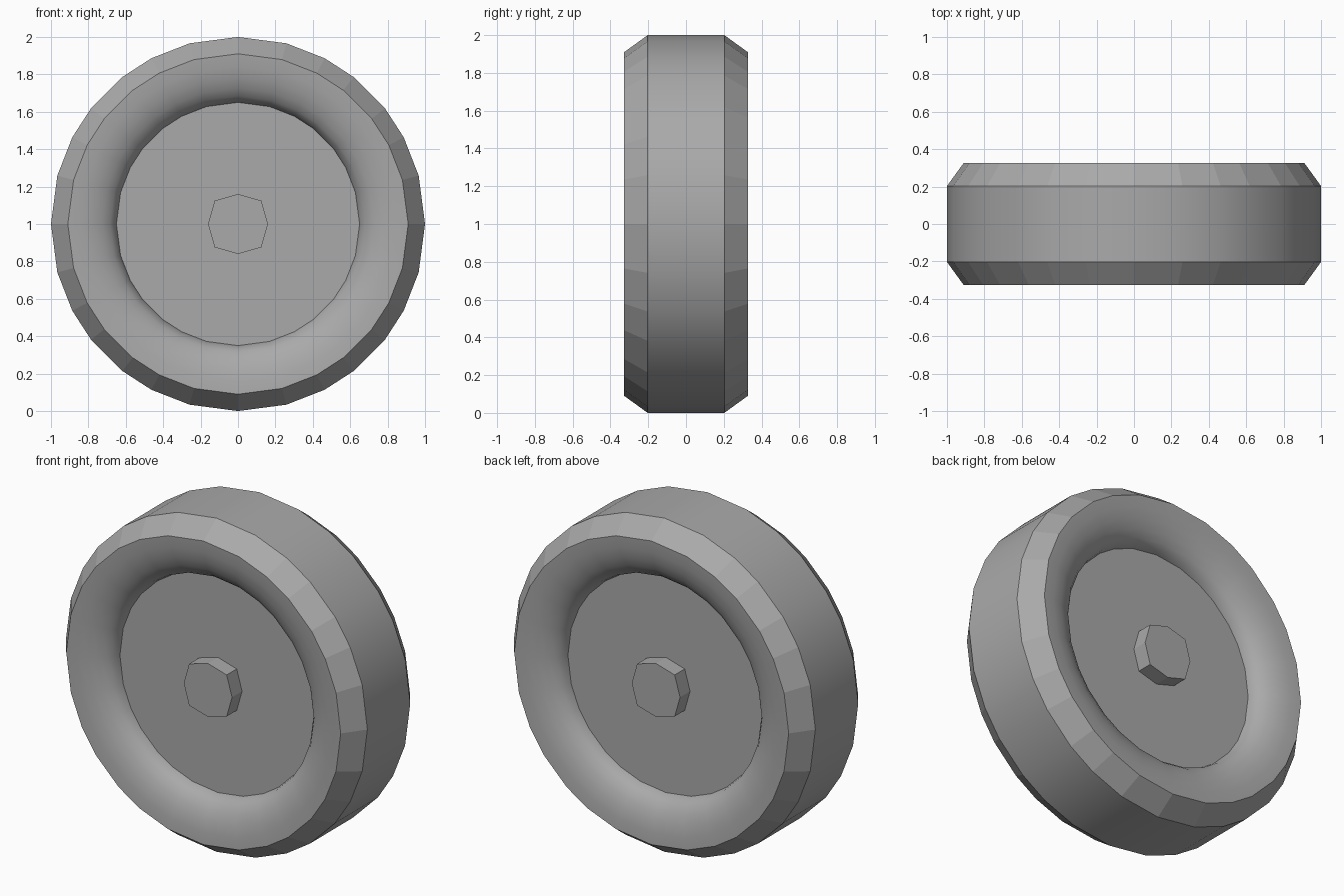
import bpy, bmesh, math

cube = bpy.data.objects.get("Cube")
if cube:
    bpy.data.objects.remove(cube, do_unlink=True)

grey = bpy.data.materials.new("plain grey")
grey.use_nodes = True
COLOUR = (0.4, 0.4, 0.4, 1)
grey.diffuse_color = COLOUR
grey.node_tree.nodes["Principled BSDF"].inputs["Base Color"].default_value = COLOUR

# Slightly uneven spoke angles, repeated in each quadrant
QUADRANT = (0, 15, 27.6, 38.2, 51.8, 62.4, 75)
WHEEL_ANGLES = [q * 90 + a for q in range(4) for a in QUADRANT]
DISC_Y = 0.19


def ring(bm, angles, radius, y, bulge=1.0):
    """Closed ring of vertices around the axle; bulge scales diagonal corners."""
    verts = []
    for a in angles:
        r = radius * (1 if a % 90 == 0 else bulge)
        t = math.radians(a)
        verts.append(bm.verts.new((r * math.sin(t), y, 1 + r * math.cos(t))))
    return verts


def bridge(bm, a, b, smooth):
    n = len(a)
    for i in range(n):
        j = (i + 1) % n
        bm.faces.new((a[i], a[j], b[j], b[i])).smooth = smooth


def finish(bm, name):
    bmesh.ops.recalc_face_normals(bm, faces=bm.faces)
    for e in bm.edges:
        e.smooth = e.calc_face_angle(0) < math.radians(32)
    mesh = bpy.data.meshes.new(name)
    bm.to_mesh(mesh)
    bm.free()
    mesh.materials.append(grey)
    obj = bpy.data.objects.new(name, mesh)
    bpy.context.collection.objects.link(obj)


# Wheel profile from the front disc edge out to the tread, mirrored to the back
half = []
STEPS = 6
for k in range(STEPS + 1):
    t = math.pi / 2 * k / STEPS
    half.append((0.91 - 0.26 * math.cos(t), -DISC_Y - 0.137 * math.sin(t)))
half.append((1.0, -0.203))
profile = half + [(r, -y) for r, y in reversed(half)]

bm = bmesh.new()
rings = [ring(bm, WHEEL_ANGLES, r, y) for r, y in profile]
chamfers = (STEPS, len(profile) - 2 - STEPS)
for i in range(len(rings) - 1):
    bridge(bm, rings[i], rings[i + 1], i not in chamfers)
bm.faces.new(rings[0])
bm.faces.new(rings[-1])
finish(bm, "wheel")

# Octagonal hub caps on both sides
for side, name in ((-1, "front_hub"), (1, "back_hub")):
    bm = bmesh.new()
    octagon = range(0, 360, 45)
    base = ring(bm, octagon, 0.16, side * DISC_Y, 1.1)
    cap = ring(bm, octagon, 0.16, side * 0.285, 1.1)
    bridge(bm, base, cap, False)
    bm.faces.new(cap)
    finish(bm, name)
